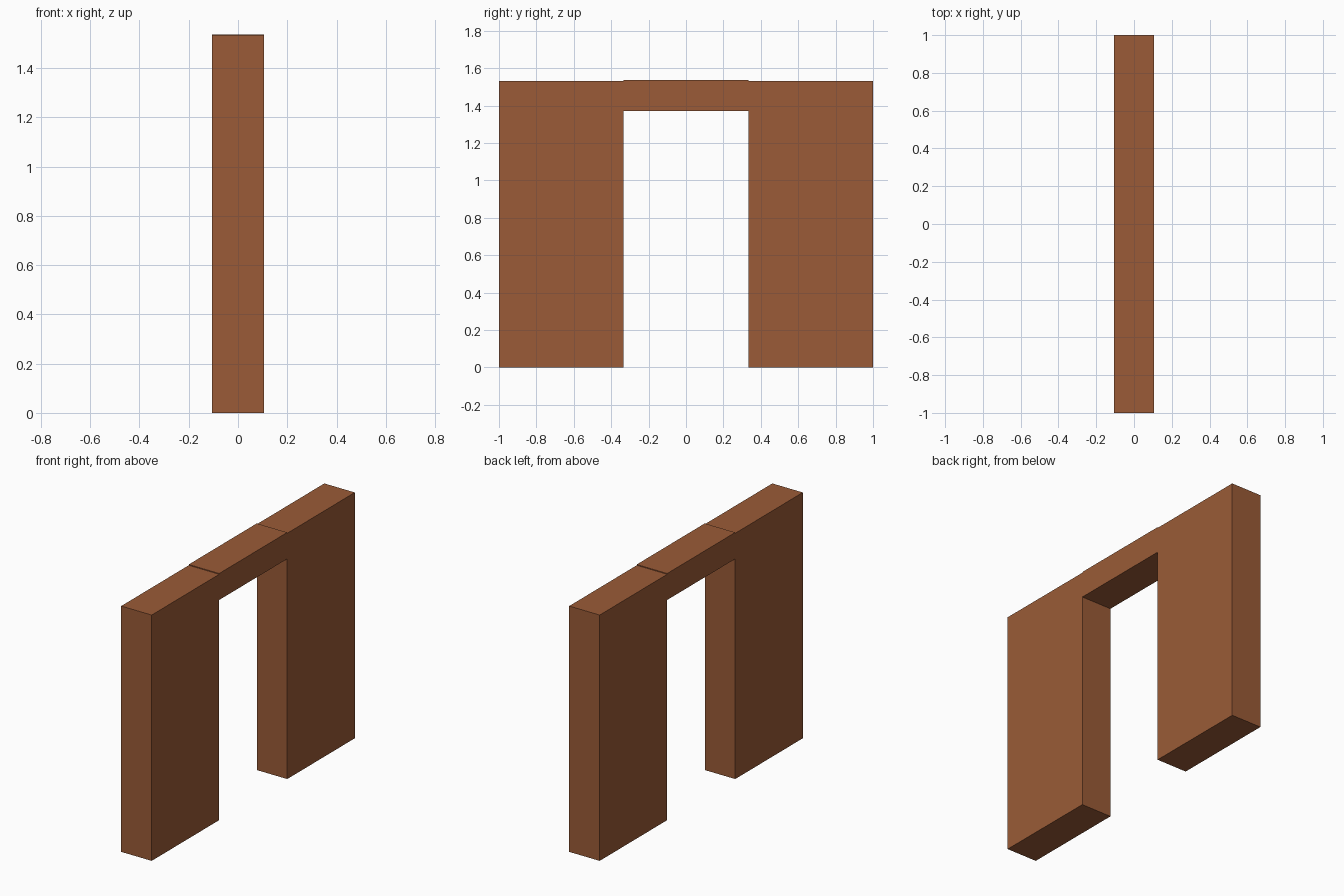
import bpy

if "Cube" in bpy.data.objects:
    bpy.data.objects.remove(bpy.data.objects["Cube"])

# Single brown colour for the whole doorway wall
brown = bpy.data.materials.new("brown")
brown.diffuse_color = (0.325, 0.105, 0.038, 1.0)
brown.use_nodes = True
brown.node_tree.nodes["Principled BSDF"].inputs["Base Color"].default_value = brown.diffuse_color

HALF_X = 0.105      # half wall thickness
OPEN_Y = 0.335      # half width of the doorway
WALL_TOP = 1.532
LINTEL_TOP = 1.537  # lintel stands slightly proud of the walls
LINTEL_BOTTOM = 1.372


def box(name, y0, y1, z0, z1):
    bpy.ops.mesh.primitive_cube_add(size=1, location=(0, (y0 + y1) / 2, (z0 + z1) / 2))
    ob = bpy.context.object
    ob.name = name
    ob.scale = (2 * HALF_X, y1 - y0, z1 - z0)
    bpy.ops.object.transform_apply(location=False, rotation=False, scale=True)
    ob.data.materials.append(brown)
    return ob


# Wall panels either side of the opening
box("front_wall_panel", -1.0, -OPEN_Y, 0.0, WALL_TOP)
box("back_wall_panel", OPEN_Y, 1.0, 0.0, WALL_TOP)

# Lintel bridging the opening
box("lintel", -OPEN_Y, OPEN_Y, LINTEL_BOTTOM, LINTEL_TOP)
